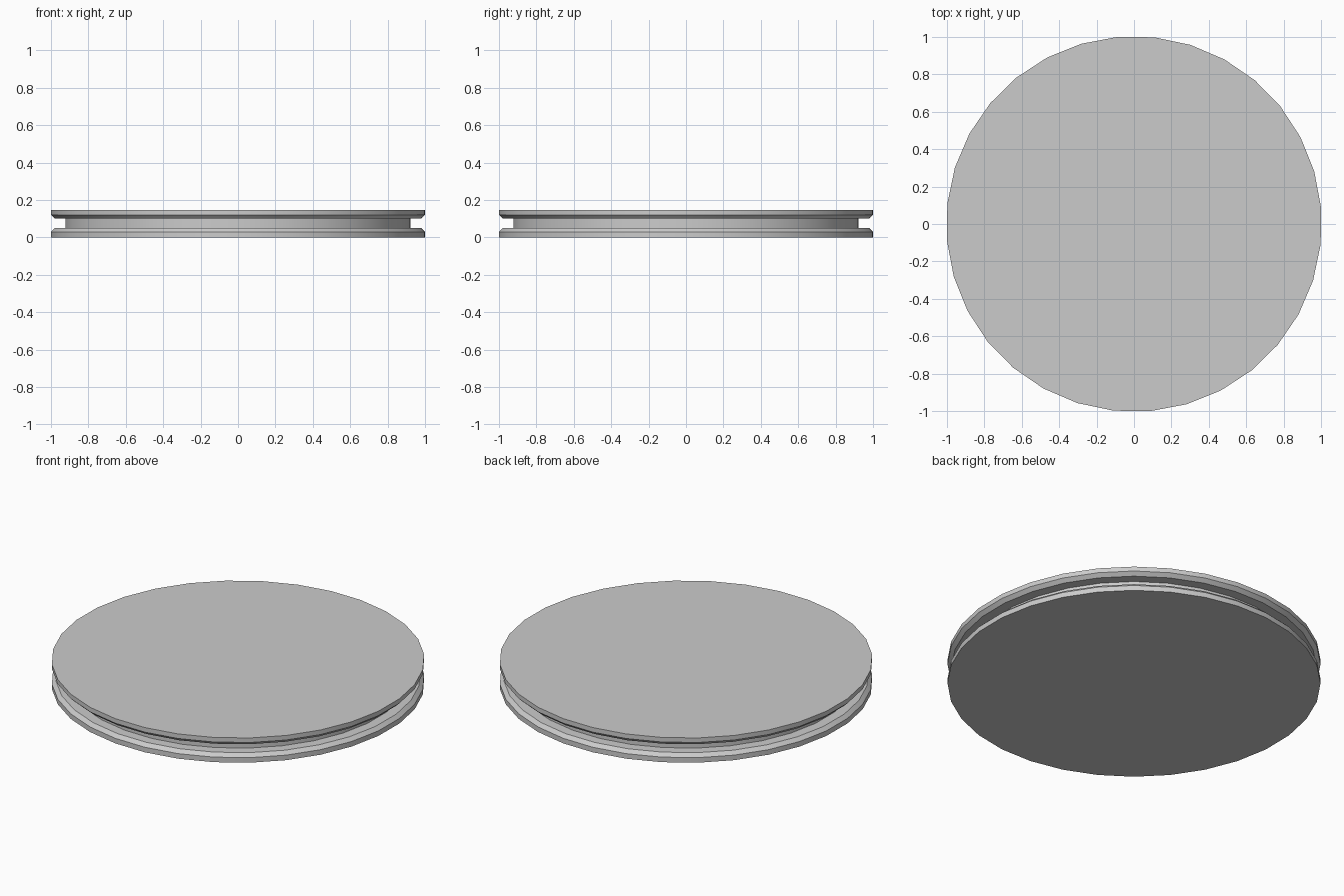
import bpy, bmesh, math

if "Cube" in bpy.data.objects:
    bpy.data.objects.remove(bpy.data.objects["Cube"])

SIDES = 32
TURN = math.radians(360 / SIDES / 2 - 0.6)

# Outer profile from bottom to top: lower rim, groove, upper rim (radius, z)
PROFILE = [(1.004, 0.0), (1.004, 0.03), (0.983, 0.05), (0.925, 0.05),
           (0.925, 0.10), (0.983, 0.10), (1.004, 0.12), (1.004, 0.147)]


def lathe(name, profile):
    bm = bmesh.new()
    rings = []
    for r, z in profile:
        angles = [TURN + 2 * math.pi * i / SIDES for i in range(SIDES)]
        rings.append([bm.verts.new((r * math.cos(a), r * math.sin(a), z)) for a in angles])
    # Side bands
    for low, high in zip(rings, rings[1:]):
        for i in range(SIDES):
            j = (i + 1) % SIDES
            bm.faces.new((low[i], low[j], high[j], high[i]))
    # Flat bottom and top
    bm.faces.new(rings[0][::-1])
    bm.faces.new(rings[-1])
    mesh = bpy.data.meshes.new(name)
    bm.to_mesh(mesh)
    bm.free()
    obj = bpy.data.objects.new(name, mesh)
    bpy.context.collection.objects.link(obj)
    return obj


# Grooved disc, smooth around the rim with crisp edges between bands
disc = lathe("grooved_disc", PROFILE)
bpy.context.view_layer.objects.active = disc
disc.select_set(True)
bpy.ops.object.shade_smooth_by_angle(angle=math.radians(30))
